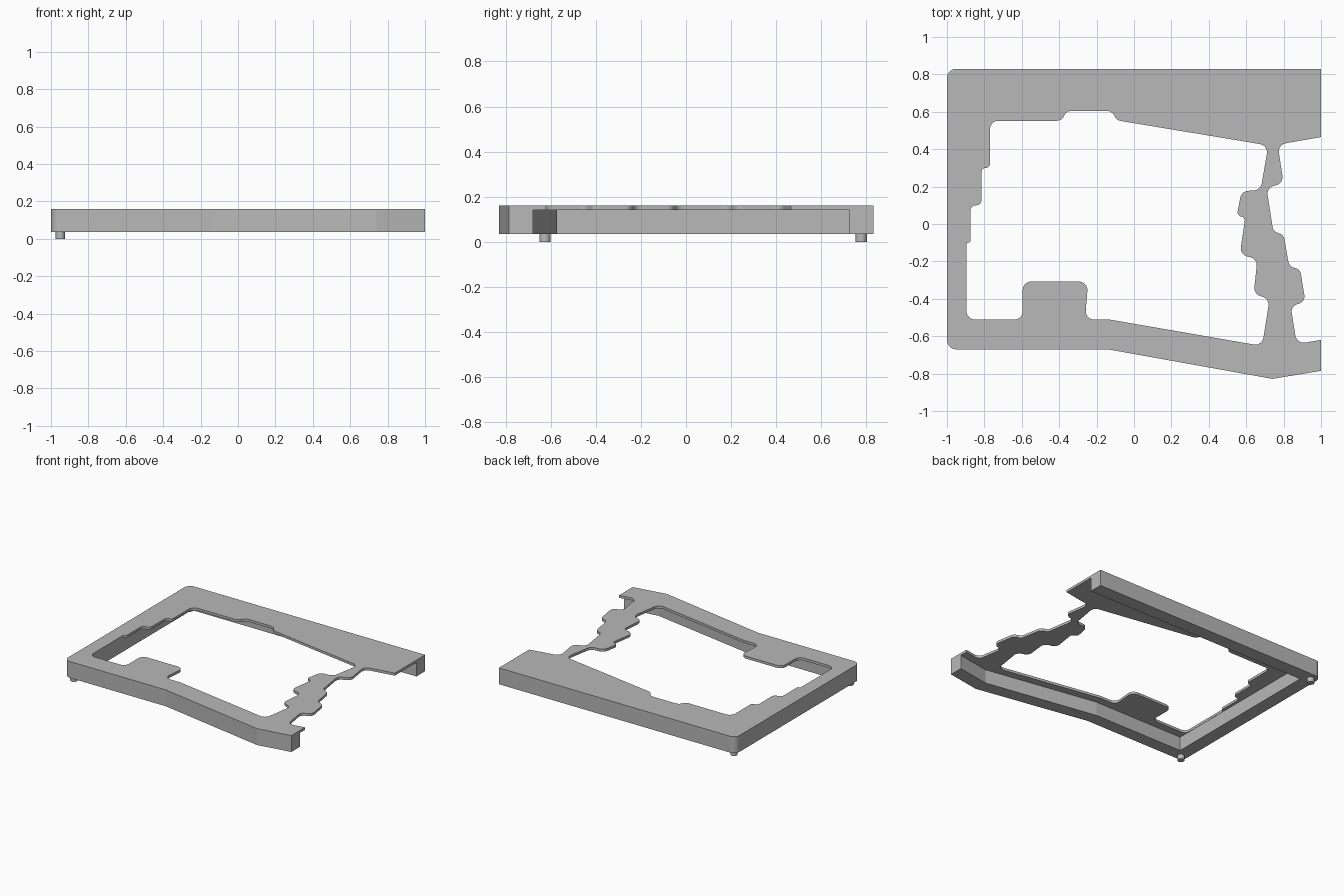
import bpy, bmesh, math
from mathutils import Vector

cube = bpy.data.objects.get("Cube")
if cube:
    bpy.data.objects.remove(cube, do_unlink=True)

BOTTOM, PLATE_UNDER, TOP = 0.036, 0.142, 0.161

grey = bpy.data.materials.new("plain_grey")
grey.use_nodes = True
grey.diffuse_color = (0.48, 0.48, 0.48, 1)
grey.node_tree.nodes["Principled BSDF"].inputs["Base Color"].default_value = grey.diffuse_color


def rounded(points, radius, steps=8):
    """Replace each corner by an arc; a third value overrides the radius."""
    out = []
    for i, p in enumerate(points):
        here = Vector(p[:2])
        before = Vector(points[i - 1][:2]) - here
        after = Vector(points[(i + 1) % len(points)][:2]) - here
        r = p[2] if len(p) > 2 else radius
        turn = math.pi - before.angle(after)
        if r == 0 or turn < 0.25:
            out.append(here)
            continue
        reach = min(r * math.tan(turn / 2), before.length * 0.49, after.length * 0.49)
        r = reach / math.tan(turn / 2)
        bisector = (before.normalized() + after.normalized()).normalized()
        centre = here + bisector * (r / math.cos(turn / 2))
        start = here + before.normalized() * reach - centre
        end = here + after.normalized() * reach - centre
        for k in range(steps + 1):
            t = k / steps
            arm = start * math.sin((1 - t) * turn) + end * math.sin(t * turn)
            out.append(centre + arm / math.sin(turn))
    return out


def prism(name, outline, low, high, fillet=0):
    """Extrude an outline; optionally round its top rim, except at the open end."""
    bm = bmesh.new()
    face = bm.faces.new([bm.verts.new((p.x, p.y, low)) for p in outline])
    grown = bmesh.ops.extrude_face_region(bm, geom=[face])["geom"]
    for v in grown:
        if isinstance(v, bmesh.types.BMVert):
            v.co.z = high
    bmesh.ops.recalc_face_normals(bm, faces=bm.faces[:])
    if fillet:
        rim = [e for e in bm.edges if all(v.co.z == high for v in e.verts)
               and not all(v.co.x > 0.999 for v in e.verts)]
        bmesh.ops.bevel(bm, geom=rim, offset=fillet, segments=8, profile=0.5,
                        affect='EDGES', clamp_overlap=False)
    mesh = bpy.data.meshes.new(name)
    bm.to_mesh(mesh)
    bm.free()
    mesh.materials.append(grey)
    obj = bpy.data.objects.new(name, mesh)
    bpy.context.collection.objects.link(obj)
    return obj


def activate(obj):
    bpy.ops.object.select_all(action='DESELECT')
    obj.select_set(True)
    bpy.context.view_layer.objects.active = obj


def cut(obj, cutter):
    cutter.hide_render = True
    activate(obj)
    mod = obj.modifiers.new("cut", 'BOOLEAN')
    mod.operation, mod.solver, mod.object = 'DIFFERENCE', 'EXACT', cutter
    bpy.ops.object.modifier_apply(modifier=mod.name)
    bpy.data.objects.remove(cutter, do_unlink=True)


# Outer housing, open on its left side
housing = [(1, .83, 0), (-1, .83), (-1, -.67), (-.14, -.67, 0), (.74, -.828, 0), (1, -.785, 0)]
case = prism("case_top_shell", rounded(housing, 0.05), BOTTOM, TOP, fillet=0.03)

# Hollow beneath the top plate
hollow = [(1.2, .725), (-.897, .725), (-.897, -.571), (-.14, -.571), (.74, -.722), (1.2, -.646)]
cut(case, prism("hollow_cutter", rounded(hollow, 0), -.1, PLATE_UNDER))

# Main key opening
opening = [
    (-.77, .552), (-.385, .552), (-.363, .605), (-.122, .605), (-.09, .554),
    (.718, .42), (.677, .182), (.575, .175), (.55, .045), (.595, .035),
    (.565, -.165), (.66, -.185), (.64, -.375), (.725, -.4), (.685, -.652),
    (-.13, -.511), (-.262, -.511), (-.245, -.308), (-.595, -.308), (-.595, -.511),
    (-.895, -.511), (-.895, -.1), (-.875, -.1), (-.875, .1), (-.815, .1),
    (-.815, .3), (-.77, .3)]
cut(case, prism("opening_cutter", rounded(opening, 0.045), 0.1, 0.3))

# Notch running in from the open side
notch = [
    (1.2, .5), (.768, .424), (.8, .217), (.708, .195), (.745, -.042),
    (.8, -.055), (.83, -.23), (.888, -.24), (.917, -.42), (.837, -.435),
    (.87, -.642), (1.2, -.585)]
cut(case, prism("notch_cutter", rounded(notch, 0.045), 0.1, 0.3))

# Smooth fillets, crisp bends between the large walls
activate(case)
bpy.ops.object.shade_smooth_by_angle(angle=math.radians(30))
bm = bmesh.new()
bm.from_mesh(case.data)
for e in bm.edges:
    if len(e.link_faces) == 2 and min(f.calc_area() for f in e.link_faces) > 0.02:
        e.smooth = False
bm.to_mesh(case.data)
bm.free()
weighted = case.modifiers.new("even_shading", 'WEIGHTED_NORMAL')
weighted.keep_sharp = True

# Two round feet under the right wall
for name, y in (("front_foot", -.625), ("back_foot", .777)):
    bpy.ops.mesh.primitive_cylinder_add(vertices=32, radius=0.025, depth=BOTTOM + 0.004,
                                        location=(-.95, y, (BOTTOM + 0.004) / 2))
    foot = bpy.context.object
    foot.name = name
    foot.data.materials.append(grey)
    bpy.ops.object.shade_smooth_by_angle(angle=math.radians(30))
